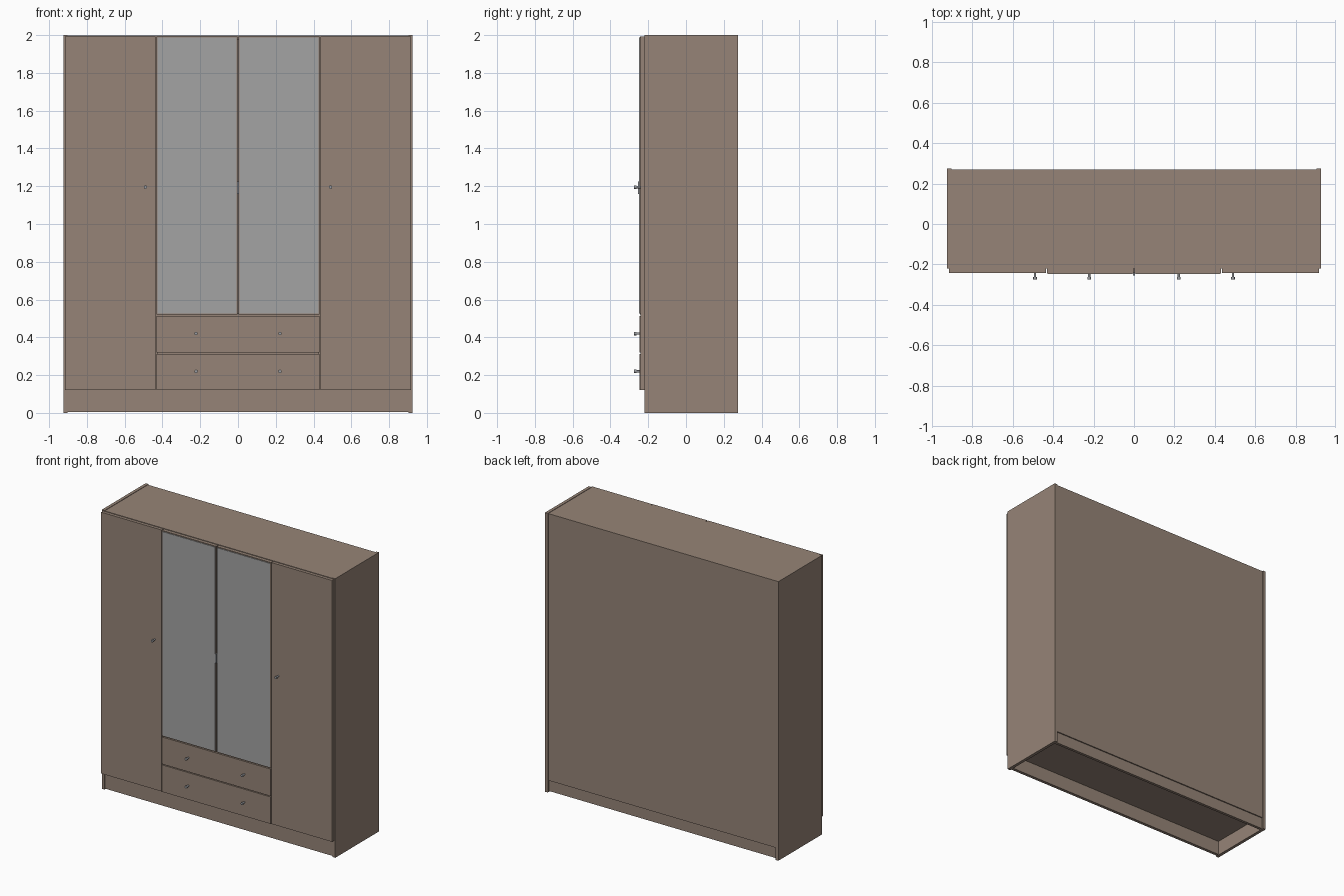
import bpy
import math

old = bpy.data.objects.get("Cube")
if old:
    bpy.data.objects.remove(old, do_unlink=True)


def material(name, rgb):
    m = bpy.data.materials.new(name)
    m.use_nodes = True
    m.diffuse_color = (*rgb, 1)
    m.node_tree.nodes["Principled BSDF"].inputs["Base Color"].default_value = (*rgb, 1)
    return m


wood = material("brown_wood", (0.305, 0.231, 0.184))
glass = material("mirror_grey", (0.37, 0.37, 0.37))
metal = material("knob_metal", (0.33, 0.34, 0.36))


def box(name, x, y, z, mat=wood):
    """Board spanning the given (min, max) ranges."""
    spans = (x, y, z)
    bpy.ops.mesh.primitive_cube_add(size=1, location=[sum(s) / 2 for s in spans])
    ob = bpy.context.object
    ob.name = name
    ob.scale = [abs(s[1] - s[0]) for s in spans]
    bpy.ops.object.transform_apply(location=False, rotation=False, scale=True)
    ob.data.materials.append(mat)
    return ob


def knob(name, x, z, front):
    """Short round pull sticking out from a front panel, with a wider tip."""
    for part, radius, y0, y1 in (("stem", 0.006, front, -0.262),
                                 ("tip", 0.009, -0.262, -0.275)):
        bpy.ops.mesh.primitive_cylinder_add(
            vertices=20, radius=radius, depth=y0 - y1,
            location=(x, (y0 + y1) / 2, z), rotation=(math.pi / 2, 0, 0))
        ob = bpy.context.object
        ob.name = f"{name}_{part}"
        ob.data.materials.append(metal)
        bpy.ops.object.shade_smooth_by_angle()


FRONT, BACK = -0.22, 0.275
BASE = 0.115

# Carcass
box("top_panel", (-0.903, 0.903), (FRONT, 0.27), (1.975, 1.997))
box("bottom_panel", (-0.903, 0.903), (FRONT, 0.265), (BASE - 0.01, BASE + 0.012))
box("back_panel", (-0.903, 0.903), (0.262, 0.27), (0.085, 1.99))
box("front_plinth", (-0.903, 0.903), (-0.215, -0.193), (0.005, BASE))
box("back_plinth", (-0.903, 0.903), (0.24, 0.26), (0.005, BASE))
box("middle_shelf", (-0.43, 0.43), (FRONT, 0.262), (0.51, 0.53))

# Mirrored parts
for s, side in ((-1, "right"), (1, "left")):
    box(f"{side}_side_panel", (s * 0.903, s * 0.925), (FRONT, BACK), (0, 2))
    box(f"{side}_divider", (s * 0.425, s * 0.445), (FRONT, 0.262), (BASE, 1.98))
    box(f"{side}_outer_door", (s * 0.436, s * 0.915), (-0.242, FRONT), (0.12, 1.993))
    box(f"{side}_mirror_door", (s * 0.003, s * 0.431), (-0.244, FRONT), (0.52, 1.993))
    box(f"{side}_mirror", (s * 0.008, s * 0.426), (-0.248, -0.244), (0.526, 1.987), glass)
    knob(f"{side}_door_knob", s * 0.49, 1.195, -0.242)
    for level, z in (("lower", 0.22), ("upper", 0.42)):
        knob(f"{side}_{level}_drawer_knob", s * 0.222, z, -0.244)

# Drawers and the slim pull between the mirrors
box("lower_drawer", (-0.431, 0.431), (-0.245, FRONT), (0.12, 0.313))
box("upper_drawer", (-0.431, 0.431), (-0.245, FRONT), (0.319, 0.513))
box("mirror_pull", (-0.004, 0.004), (-0.254, -0.24), (1.16, 1.225), metal)
